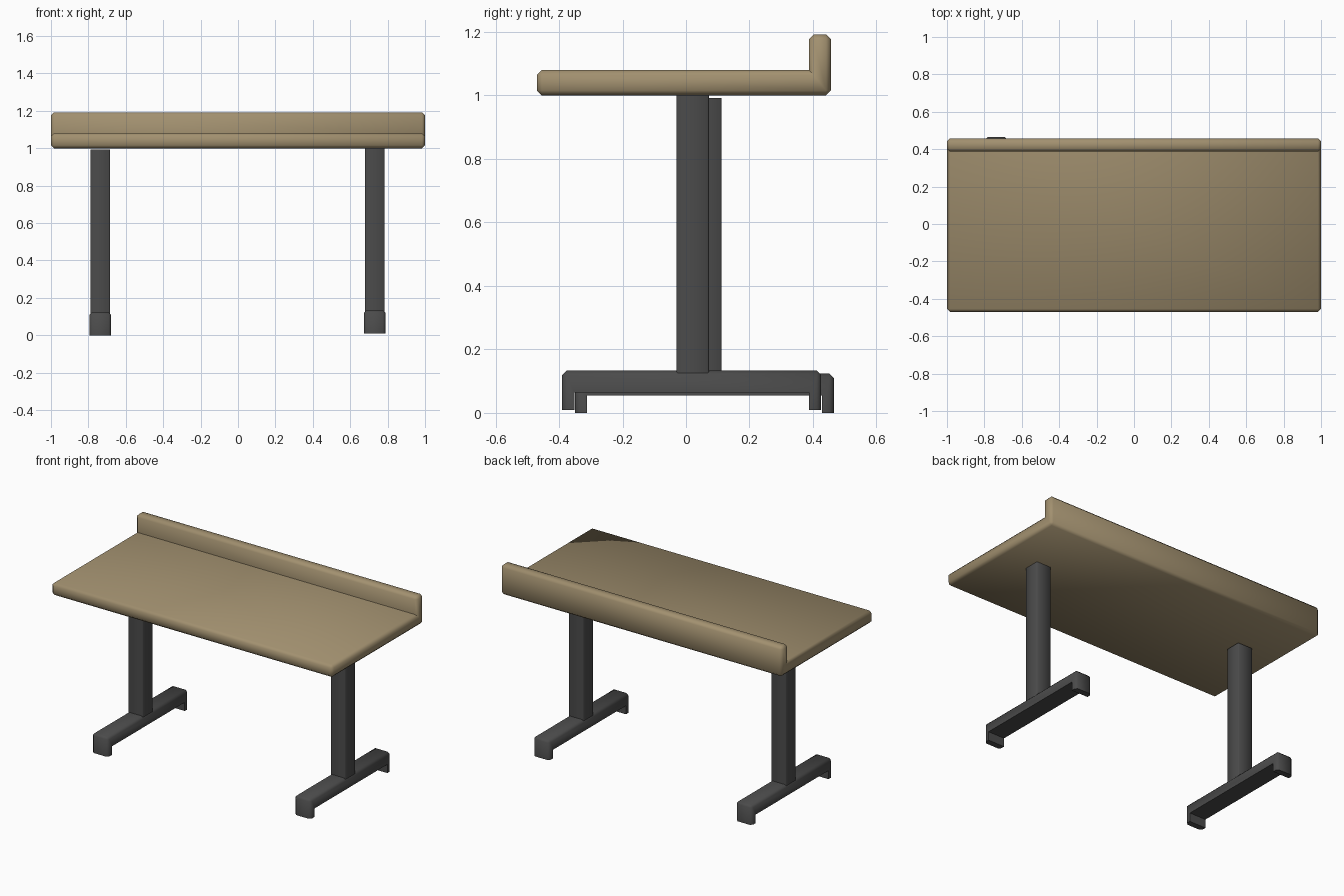
import bpy, bmesh

if "Cube" in bpy.data.objects:
    bpy.data.objects.remove(bpy.data.objects["Cube"])


def material(name, color):
    m = bpy.data.materials.new(name)
    m.diffuse_color = color
    m.use_nodes = True
    m.node_tree.nodes["Principled BSDF"].inputs["Base Color"].default_value = m.diffuse_color
    return m


wood = material("wood", (0.36, 0.28, 0.16, 1))
metal = material("dark_metal", (0.07, 0.07, 0.07, 1))


def extrude_profile(name, profile, x0, x1, mat, bevel, keep=None):
    """Extrude a (y, z) profile along x and chamfer its convex edges."""
    bm = bmesh.new()
    face = bm.faces.new([bm.verts.new((x0, y, z)) for y, z in profile])
    ext = bmesh.ops.extrude_face_region(bm, geom=[face])
    moved = [v for v in ext["geom"] if isinstance(v, bmesh.types.BMVert)]
    bmesh.ops.translate(bm, verts=moved, vec=(x1 - x0, 0, 0))
    bmesh.ops.recalc_face_normals(bm, faces=bm.faces)
    edges = [e for e in bm.edges if e.is_convex and (keep is None or keep(e))]
    bmesh.ops.bevel(bm, geom=edges, offset=bevel, segments=1, profile=0.5,
                    affect='EDGES', clamp_overlap=True)
    mesh = bpy.data.meshes.new(name)
    bm.to_mesh(mesh)
    bm.free()
    mesh.materials.append(mat)
    obj = bpy.data.objects.new(name, mesh)
    bpy.context.collection.objects.link(obj)
    bpy.ops.object.select_all(action='DESELECT')
    obj.select_set(True)
    bpy.context.view_layer.objects.active = obj
    bpy.ops.object.shade_smooth_by_angle(angle=1.0)
    return obj


# Tabletop with raised back ledge
extrude_profile("tabletop", [(-0.47, 1.0), (0.457, 1.0), (0.457, 1.192),
                             (0.387, 1.192), (0.387, 1.08), (-0.47, 1.08)],
                -1, 1, wood, 0.016)


def support(side, x, y, z):
    """Column on an arched foot; y and z are the foot centre and floor height."""
    # Arched foot with a short pad at each end
    a, b = 0.408, 0.37
    foot = [(y - a, z), (y - b, z), (y - b, z + 0.055), (y + b, z + 0.055),
            (y + b, z), (y + a, z), (y + a, z + 0.124), (y - a, z + 0.124)]
    extrude_profile(side + "_foot", foot, x - 0.058, x + 0.058, metal, 0.014,
                    lambda e: max(v.co.z for v in e.verts) > z + 0.1)
    # Square column
    c, h = 0.051, y + 0.003
    column = [(h - c, z + 0.11), (h + c, z + 0.11),
              (h + c, z + 0.992), (h - c, z + 0.992)]
    extrude_profile(side + "_column", column, x - 0.052, x + 0.052, metal, 0.004,
                    lambda e: abs(e.verts[0].co.z - e.verts[1].co.z) > 0.1)


support("left", -0.736, 0.058, 0.0)
support("right", 0.731, 0.018, 0.009)
